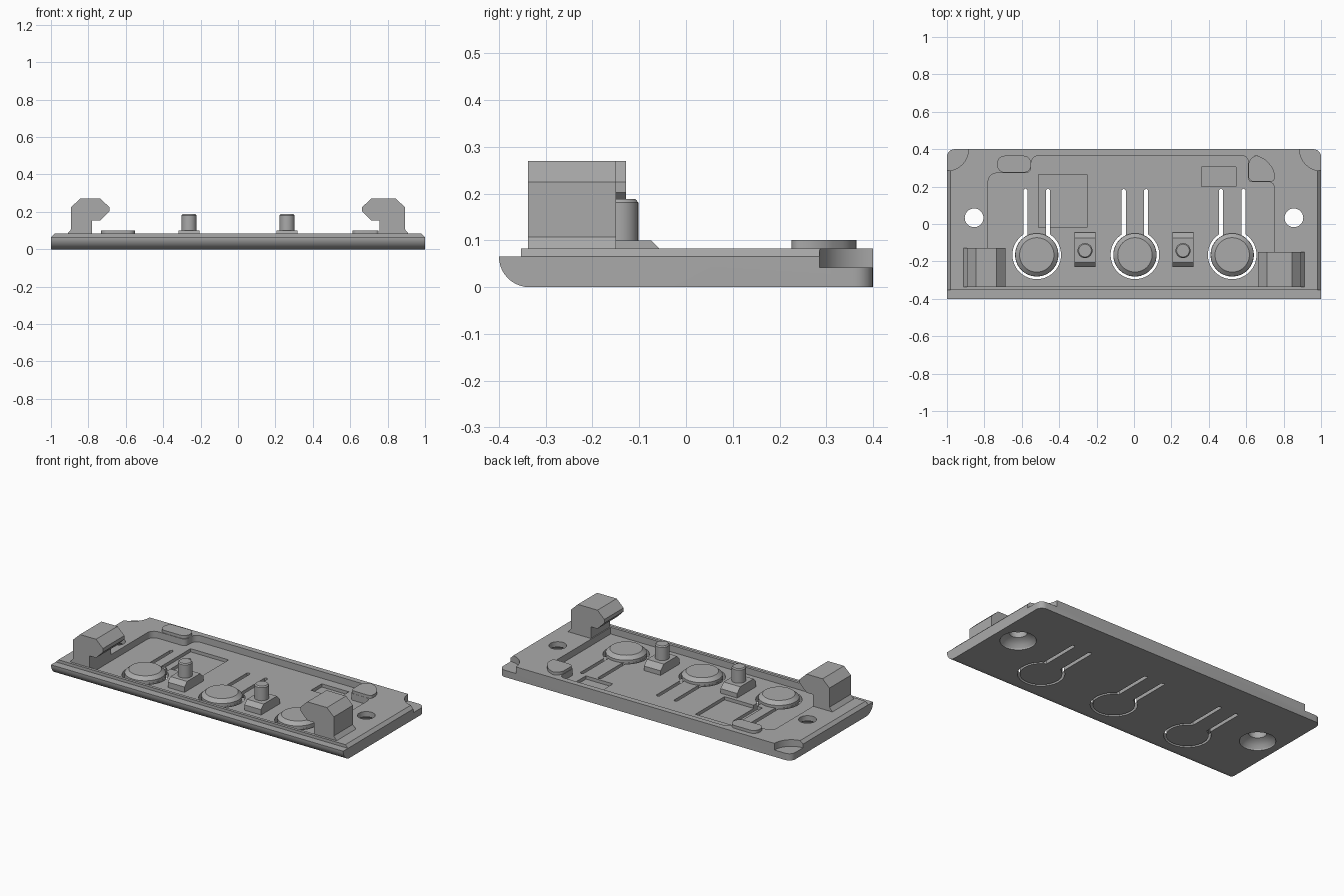
import bpy, bmesh
from math import sin, cos, pi, radians, asin, acos
from mathutils import Vector

if "Cube" in bpy.data.objects:
    bpy.data.objects.remove(bpy.data.objects["Cube"])

grey = bpy.data.materials.new("plastic_grey")
grey.use_nodes = True
grey.diffuse_color = (0.4, 0.4, 0.4, 1)
grey.node_tree.nodes["Principled BSDF"].inputs["Base Color"].default_value = (0.4, 0.4, 0.4, 1)

TOP, FLOOR, LEDGE = 0.083, 0.042, 0.065


def finish(name, bm):
    bmesh.ops.recalc_face_normals(bm, faces=bm.faces)
    mesh = bpy.data.meshes.new(name)
    bm.to_mesh(mesh)
    bm.free()
    mesh.materials.append(grey)
    ob = bpy.data.objects.new(name, mesh)
    bpy.context.collection.objects.link(ob)
    return ob


def prism(name, pts, lo, hi, axis="z"):
    """Extrude a 2D outline along an axis."""
    place = {"x": lambda p: (lo, p[0], p[1]),
             "y": lambda p: (p[0], lo, p[1]),
             "z": lambda p: (p[0], p[1], lo)}[axis]
    bm = bmesh.new()
    face = bm.faces.new([bm.verts.new(place(p)) for p in pts])
    ext = bmesh.ops.extrude_face_region(bm, geom=[face])
    step = Vector([(hi - lo) * (axis == a) for a in "xyz"])
    bmesh.ops.translate(bm, vec=step, verts=[v for v in ext["geom"] if isinstance(v, bmesh.types.BMVert)])
    return finish(name, bm)


def lathe(name, x, y, profile, n=48):
    """Stack of rings (radius, z) closed at both ends."""
    bm = bmesh.new()
    rings = [[bm.verts.new((x + r * cos(2 * pi * i / n), y + r * sin(2 * pi * i / n), z))
              for i in range(n)] for r, z in profile]
    for a, b in zip(rings, rings[1:]):
        for i in range(n):
            bm.faces.new((a[i], a[(i + 1) % n], b[(i + 1) % n], b[i]))
    bm.faces.new(rings[0])
    bm.faces.new(rings[-1])
    return finish(name, bm)


def arc(cx, cy, r, a0, a1, n=10):
    return [(cx + r * cos(a0 + (a1 - a0) * i / n), cy + r * sin(a0 + (a1 - a0) * i / n))
            for i in range(n + 1)]


def rounded(pts, n=6):
    """Outline with corners (x, y, radius) rounded off."""
    out = []
    for i, (x, y, r) in enumerate(pts):
        p = Vector((x, y))
        if r == 0:
            out.append((x, y))
            continue
        d0 = (Vector(pts[i - 1][:2]) - p).normalized() * r
        d1 = (Vector(pts[(i + 1) % len(pts)][:2]) - p).normalized() * r
        for k in range(n + 1):
            t = k / n * pi / 2
            out.append(tuple(p + d0 * (1 - sin(t)) + d1 * (1 - cos(t))))
    return out


def rect(x0, x1, y0, y1):
    return [(x0, y0), (x1, y0), (x1, y1), (x0, y1)]


def boolean(ob, tool, op="DIFFERENCE"):
    mod = ob.modifiers.new("cut", "BOOLEAN")
    mod.operation, mod.object, mod.solver = op, tool, "EXACT"
    bpy.context.view_layer.objects.active = ob
    bpy.ops.object.modifier_apply(modifier=mod.name)
    bpy.data.objects.remove(tool)


def smooth(ob):
    bpy.ops.object.select_all(action="DESELECT")
    ob.select_set(True)
    bpy.context.view_layer.objects.active = ob
    bpy.ops.object.shade_smooth_by_angle(angle=radians(30))


# Base plate: side profile trimmed by the chamfered sides and rounded back corners
nose = arc(-0.335, LEDGE, 0.065, pi, 1.5 * pi)
plate = prism("base_plate", [(0.4, 0), (0.4, TOP), (-0.353, TOP), (-0.353, LEDGE)] + nose, -1.1, 1.1, "x")
boolean(plate, prism("trim", [(-1, -0.1), (1, -0.1), (1, LEDGE), (0.982, TOP), (0.96, 0.105),
                              (-0.96, 0.105), (-0.982, TOP), (-1, LEDGE)], -0.6, 0.6, "y"), "INTERSECT")
boolean(plate, prism("trim", rounded([(-1, -0.6, 0), (1, -0.6, 0), (1, 0.4, 0.04), (-1, 0.4, 0.04)]),
                     -0.2, 0.3), "INTERSECT")

# Large recess and two deeper pockets
recess = rounded([(-0.78, -0.335, 0), (0.75, -0.335, 0), (0.75, 0.225, 0.03), (0.61, 0.225, 0.02),
                  (0.61, 0.365, 0.03), (-0.55, 0.365, 0.04), (-0.55, 0.272, 0.03), (-0.78, 0.272, 0.045)])
boolean(plate, prism("recess_cutter", recess, FLOOR, 0.3))
for box in (rect(-0.51, -0.25, -0.02, 0.265), rect(0.36, 0.545, 0.2, 0.305)):
    boolean(plate, prism("pocket_cutter", box, 0.022, 0.3))

# Corner notches and countersunk screw holes
for s in (-1, 1):
    boolean(plate, lathe("notch_cutter", s, 0.4, [(0.115, FLOOR), (0.115, 0.3)], 64))
    boolean(plate, lathe("hole_cutter", s * 0.855, 0.033,
                         [(0.1, -0.05), (0.1, 0.008), (0.088, 0.026), (0.068, 0.042), (0.05, 0.05), (0.05, 0.3)]))

# Keyhole slots that free each flexing button, and the buttons
R, r, w0, w1, by = 0.13, 0.116, 0.049, 0.071, -0.165
for name, bx in (("left", 0.525), ("middle", 0.005), ("right", -0.52)):
    a, b = acos(w1 / R), acos(w0 / r)
    outline = (arc(bx, by, R, a, -pi - a, 40) + [(bx - w1, 0.18), (bx - 0.06, 0.19), (bx - w0, 0.18)]
               + arc(bx, by, r, -pi - b, b, 40) + [(bx + w0, 0.18), (bx + 0.06, 0.19), (bx + w1, 0.18)])
    boolean(plate, prism("slot_cutter", outline, -0.1, 0.3))
    smooth(lathe(name + "_button", bx, by, [(0.115, 0.03), (0.115, 0.058), (0.092, 0.078)]))
smooth(plate)

# Locating posts on bevelled blocks
for name, x in (("left", 0.262), ("right", -0.262)):
    prism(name + "_post_block", [(-0.23, FLOOR - 0.01), (-0.045, FLOOR - 0.01), (-0.045, 0.07), (-0.075, 0.1),
                                 (-0.205, 0.1), (-0.23, 0.075)], x - 0.057, x + 0.057, "x")
    smooth(lathe(name + "_post", x, -0.142, [(0.04, 0.09), (0.04, 0.181), (0.034, 0.188)], 32))

# Hooked clips at the front corners
hook = [(0.912, FLOOR), (0.912, TOP), (0.892, 0.107), (0.892, 0.225), (0.845, 0.27), (0.735, 0.27), (0.688, 0.225),
        (0.688, 0.202), (0.735, 0.155), (0.78, 0.155), (0.78, FLOOR)]
prism("right_clip", [(-x, z) for x, z in hook], -0.338, -0.128, "y")
prism("left_clip", [(x if x > 0.8 else x - 0.024, z) for x, z in hook], -0.338, -0.15, "y")

# Raised pads at the back of the recess
smooth(prism("right_pad", rounded([(-0.732, 0.275, 0.04), (-0.55, 0.275, 0.04), (-0.55, 0.365, 0.04),
                                   (-0.732, 0.365, 0.04)]), FLOOR - 0.01, 0.101))
smooth(prism("left_pad", rounded([(0.612, 0.226, 0.03), (0.752, 0.226, 0.02), (0.752, 0.29, 0.03),
                                  (0.685, 0.365, 0.04), (0.612, 0.365, 0.05)]), FLOOR - 0.01, 0.101))
